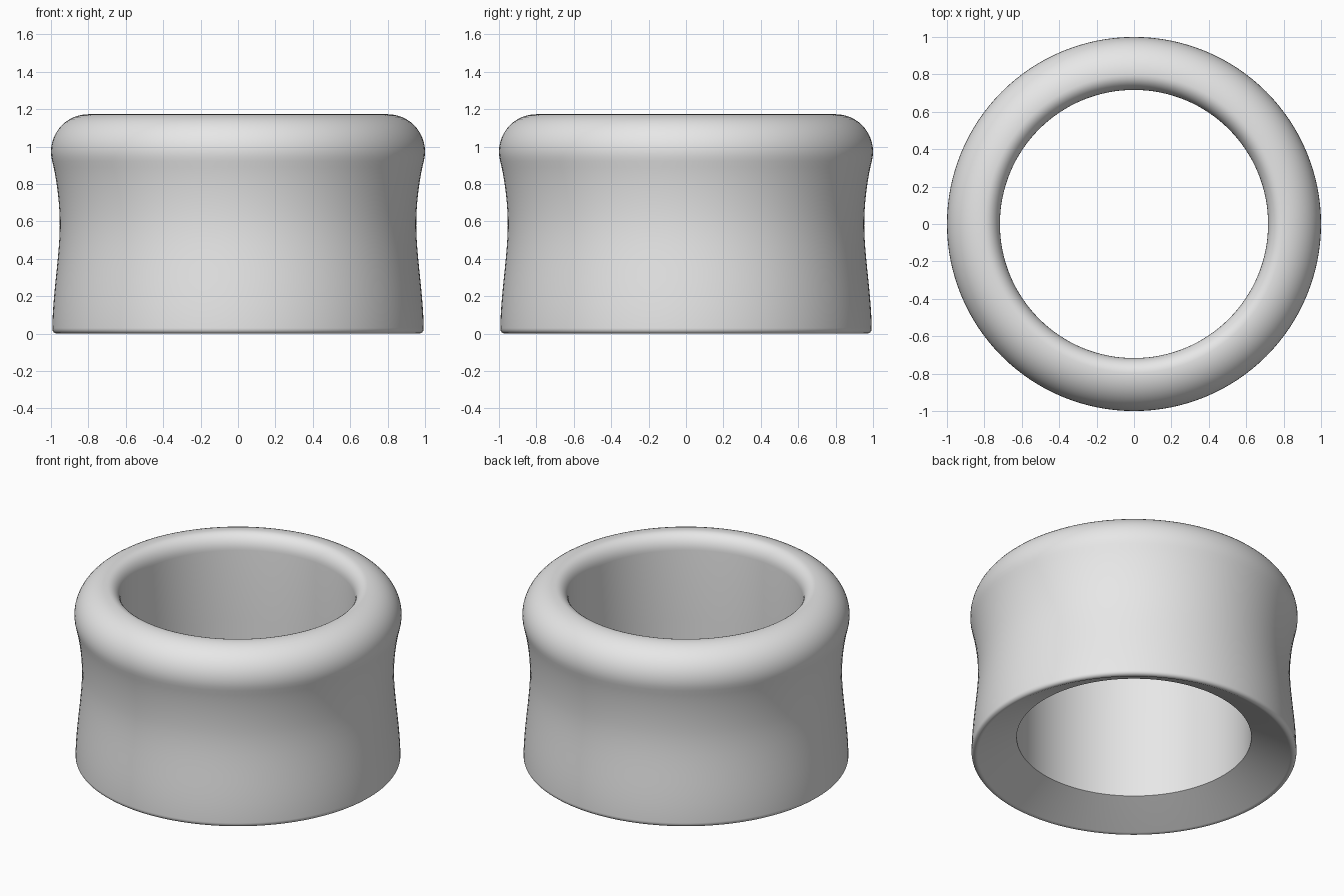
import bpy, math
from mathutils import Vector
from mathutils.geometry import interpolate_bezier

if "Cube" in bpy.data.objects:
    bpy.data.objects.remove(bpy.data.objects["Cube"])

SEGMENTS = 128


def arc(cx, cz, rx, rz, start, end, steps):
    """Points (radius, height) along an elliptical arc, angles in degrees."""
    pts = []
    for i in range(steps + 1):
        a = math.radians(start + (end - start) * i / steps)
        pts.append((cx + rx * math.cos(a), cz + rz * math.sin(a)))
    return pts


def curve(a, b, c, d, steps):
    """Interior and end points of a bezier between two profile points."""
    pts = interpolate_bezier(*[Vector((p[0], p[1], 0)) for p in (a, b, c, d)], steps + 1)
    return [(p.x, p.y) for p in pts[1:]]


# Closed wall profile, from the bore over the lip and down the outside
profile = [(0.717, 0.125), (0.717, 0.6)]
profile += arc(0.797, 1.073, 0.08, 0.10, 180, 90, 8)            # inner lip rounding
profile += arc(0.80, 0.973, 0.20, 0.20, 90, -15, 14)[1:]        # outer shoulder
profile += curve(profile[-1], (0.97, 0.83), (0.953, 0.70), (0.953, 0.58), 9)   # waist
profile += curve((0.953, 0.58), (0.953, 0.42), (0.99, 0.22), (0.993, 0.03), 9)  # flared skirt
profile += arc(0.968, 0.025, 0.025, 0.025, 0, -125, 6)          # bottom edge rounding

# Revolve the profile about the z axis
n = len(profile)
verts, faces = [], []
for s in range(SEGMENTS):
    a = 2 * math.pi * s / SEGMENTS
    verts += [(r * math.cos(a), r * math.sin(a), z) for r, z in profile]
for s in range(SEGMENTS):
    t = (s + 1) % SEGMENTS
    for i in range(n):
        j = (i + 1) % n
        faces.append((s * n + i, s * n + j, t * n + j, t * n + i))

mesh = bpy.data.meshes.new("ring_sleeve")
mesh.from_pydata(verts, [], faces)
mesh.validate()

# Plain grey finish
grey = bpy.data.materials.new("light_grey")
grey.diffuse_color = (0.8, 0.8, 0.8, 1)
grey.use_nodes = True
grey.node_tree.nodes["Principled BSDF"].inputs["Base Color"].default_value = grey.diffuse_color
mesh.materials.append(grey)

sleeve = bpy.data.objects.new("ring_sleeve", mesh)
bpy.context.collection.objects.link(sleeve)
bpy.context.view_layer.objects.active = sleeve
sleeve.select_set(True)

# Outward normals, then smooth shading with the cone edge kept sharp
bpy.ops.object.mode_set(mode='EDIT')
bpy.ops.mesh.select_all(action='SELECT')
bpy.ops.mesh.normals_make_consistent(inside=False)
bpy.ops.object.mode_set(mode='OBJECT')
bpy.ops.object.shade_smooth_by_angle(angle=math.radians(30))
